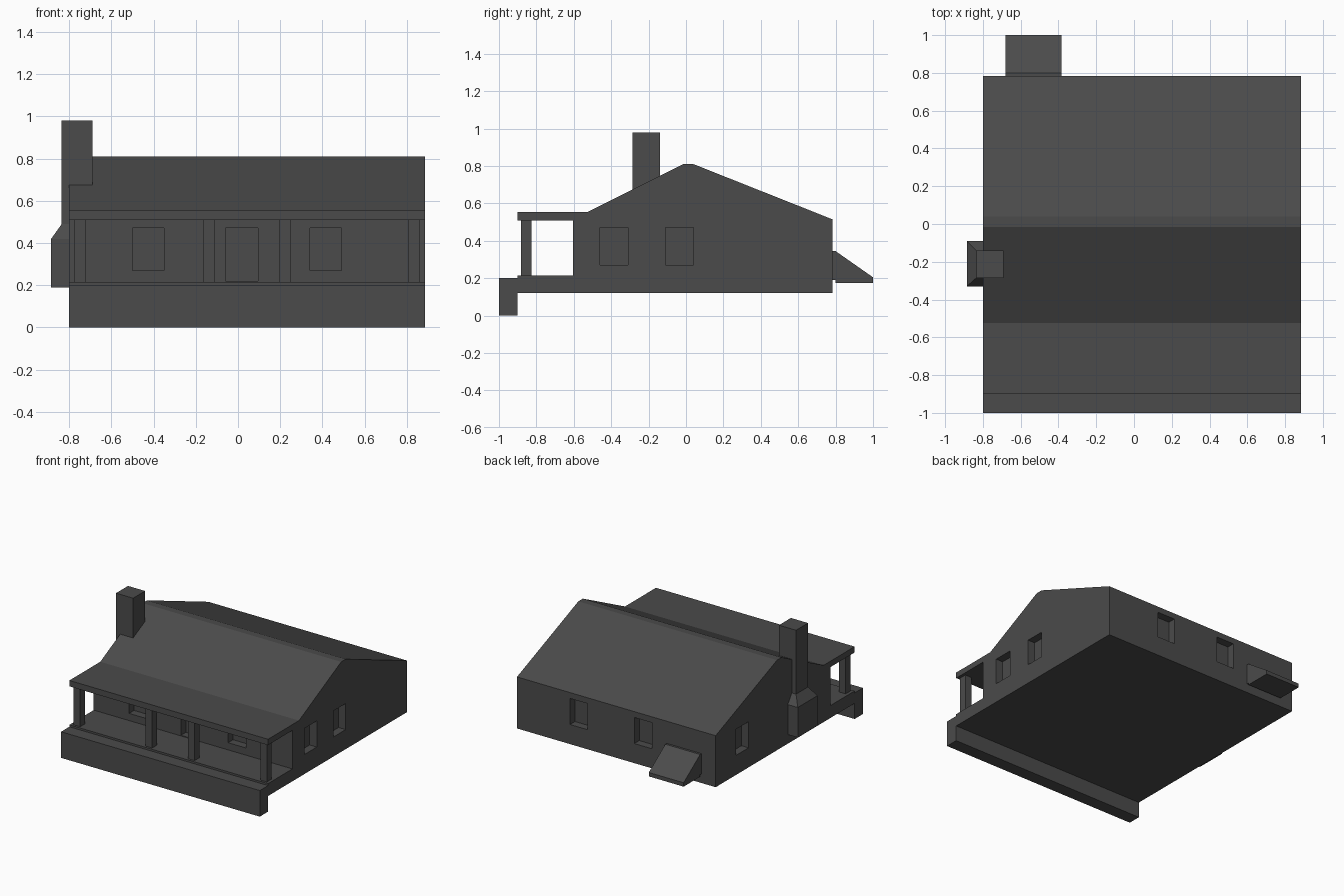
import bpy, bmesh

if "Cube" in bpy.data.objects:
    bpy.data.objects.remove(bpy.data.objects["Cube"])

X0, X1 = -0.80, 0.885  # side walls
FRONT, BACK = -0.605, 0.783
DEPTH = 0.06           # window recess

# Dark grey for the whole house
DARK = bpy.data.materials.new("dark_grey")
DARK.diffuse_color = (0.07, 0.07, 0.07, 1)
DARK.use_nodes = True
DARK.node_tree.nodes["Principled BSDF"].inputs["Base Color"].default_value = DARK.diffuse_color


def finish(name, bm):
    bmesh.ops.recalc_face_normals(bm, faces=bm.faces)
    mesh = bpy.data.meshes.new(name)
    bm.to_mesh(mesh)
    bm.free()
    mesh.materials.append(DARK)
    ob = bpy.data.objects.new(name, mesh)
    bpy.context.collection.objects.link(ob)
    return ob


def add_box(bm, x0, x1, y0, y1, z0, z1):
    verts = bmesh.ops.create_cube(bm, size=1)["verts"]
    for v in verts:
        v.co.x = x1 if v.co.x > 0 else x0
        v.co.y = y1 if v.co.y > 0 else y0
        v.co.z = z1 if v.co.z > 0 else z0
    return verts


def box(name, *dims):
    bm = bmesh.new()
    add_box(bm, *dims)
    return finish(name, bm)


def extrude_profile(name, profile, x0, x1):
    """Extrude a (y, z) outline along x into a closed solid."""
    bm = bmesh.new()
    face = bm.faces.new([bm.verts.new((x0, y, z)) for y, z in profile])
    res = bmesh.ops.extrude_face_region(bm, geom=[face], use_keep_orig=True)
    for v in res["geom"]:
        if isinstance(v, bmesh.types.BMVert):
            v.co.x = x1
    return finish(name, bm)


# House: floor slab, open porch, gabled roof in one outline
house = extrude_profile("house_body", [
    (-0.90, 0.12), (BACK, 0.12), (BACK, 0.515), (0.04, 0.81), (-0.015, 0.81),
    (-0.525, 0.555), (-0.90, 0.555), (-0.90, 0.51), (FRONT, 0.51),
    (FRONT, 0.215), (-0.90, 0.215)], X0, X1)

# Window and door recesses
bm = bmesh.new()
for x0, x1, z0 in ((-0.50, -0.35, 0.27), (-0.06, 0.095, 0.22), (0.34, 0.49, 0.27)):
    add_box(bm, x0, x1, FRONT - 0.05, FRONT + DEPTH, z0, 0.47)
for x0 in (-0.26, 0.285):
    add_box(bm, x0, x0 + 0.15, BACK - DEPTH, BACK + 0.05, 0.27, 0.47)
for y0 in (-0.46, -0.11):
    add_box(bm, X1 - DEPTH, X1 + 0.05, y0, y0 + 0.15, 0.27, 0.47)
add_box(bm, X0 - 0.05, X0 + DEPTH, 0.385, 0.535, 0.27, 0.47)
cutter = finish("opening_cutter", bm)
cutter.hide_render = True
mod = house.modifiers.new("openings", "BOOLEAN")
mod.operation = "DIFFERENCE"
mod.solver = "EXACT"
mod.object = cutter
bpy.context.view_layer.objects.active = house
bpy.ops.object.modifier_apply(modifier=mod.name)
bpy.data.objects.remove(cutter)

# Front step
box("front_step", X0, X1, -1.0, -0.90, 0.0, 0.20)

# Porch posts
for i, x in enumerate((-0.748, -0.138, 0.222, 0.835)):
    box(f"porch_post_{i + 1}", x - 0.028, x + 0.028, -0.883, -0.825, 0.215, 0.51)

# Chimney: wide base, tapered shoulder, stack
box("chimney_base", -0.885, X0, -0.33, -0.09, 0.19, 0.42)
bm = bmesh.new()
for v in add_box(bm, -0.885, X0, -0.33, -0.09, 0.42, 0.49):
    if v.co.z > 0.45:
        v.co.y = -0.285 if v.co.y < -0.2 else -0.14
        v.co.x = max(v.co.x, -0.835)
finish("chimney_shoulder", bm)
box("chimney_stack", -0.835, -0.69, -0.285, -0.14, 0.49, 0.98)

# Sloping cellar hatch at the back
extrude_profile("cellar_hatch", [
    (BACK, 0.19), (0.80, 0.19), (0.80, 0.175), (1.0, 0.175), (1.0, 0.205),
    (0.80, 0.345), (BACK, 0.345)], -0.68, -0.385)
